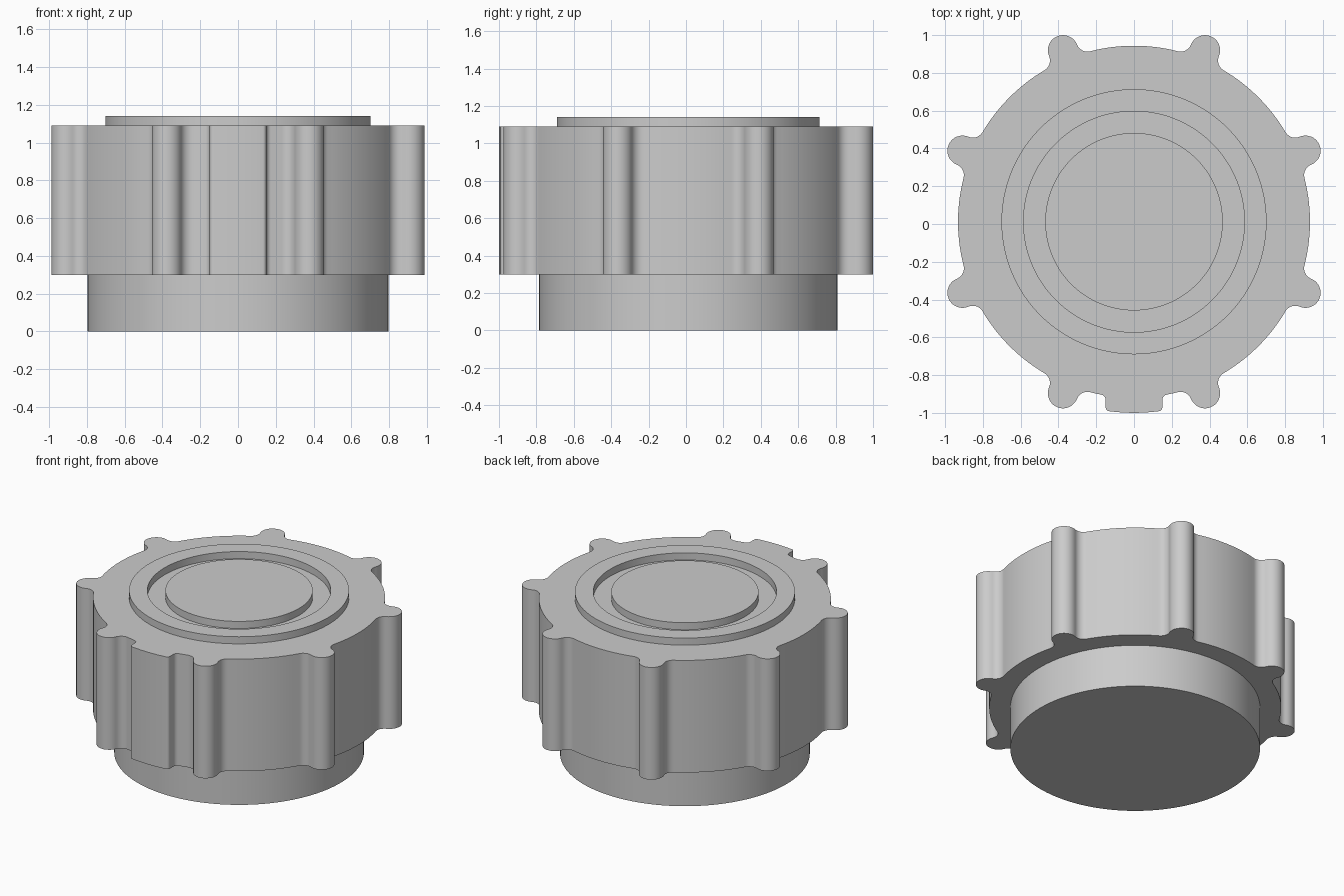
import bpy, bmesh
from math import pi, tau, radians, hypot, sqrt, acos, atan2, sin, cos, ceil
from mathutils import Vector, Matrix

cube = bpy.data.objects.get("Cube")
if cube:
    bpy.data.objects.remove(cube)

OFFSET_Y = 0.012
BODY_R, LOBE_R, LOBE_DIST, FILLET = 0.932, 0.08, 0.983, 0.06
TAB_R, TAB_HALF, TAB_FILLET, TAB_CORNER = 1.012, 0.15, 0.03, 0.02

grey = bpy.data.materials.new("plain_grey")
grey.use_nodes = True
colour = (0.6, 0.6, 0.6, 1)
grey.diffuse_color = colour
grey.node_tree.nodes["Principled BSDF"].inputs["Base Color"].default_value = colour


def finish(name, bm):
    bmesh.ops.recalc_face_normals(bm, faces=bm.faces[:])
    mesh = bpy.data.meshes.new(name)
    bm.to_mesh(mesh)
    bm.free()
    mesh.materials.append(grey)
    obj = bpy.data.objects.new(name, mesh)
    bpy.context.collection.objects.link(obj)
    obj.location.y = OFFSET_Y
    bpy.ops.object.select_all(action='DESELECT')
    obj.select_set(True)
    bpy.context.view_layer.objects.active = obj
    bpy.ops.object.shade_smooth_by_angle(angle=radians(30))
    return obj


def heading(v):
    return atan2(v.y, v.x)


def arc(centre, r, start, end, step=radians(10)):
    # Takes the shorter way round from start to end
    sweep = (end - start + pi) % tau - pi
    n = max(1, ceil(abs(sweep) / step))
    return [centre + r * Vector((cos(start + sweep * i / n), sin(start + sweep * i / n)))
            for i in range(n + 1)]


def mirrored(half):
    return half + [Vector((-p.x, p.y)) for p in reversed(half[:-1])]


def lobe_outline():
    # Grip lobe pointing to -y, blended into the body by a concave fillet
    d, gap = BODY_R + FILLET, LOBE_R + FILLET
    a = acos((LOBE_DIST ** 2 + d ** 2 - gap ** 2) / (2 * LOBE_DIST * d))
    lobe = Vector((0, -LOBE_DIST))
    fillet = Vector((-d * sin(a), -d * cos(a)))
    half = arc(fillet, FILLET, heading(-fillet), heading(lobe - fillet))
    half += arc(lobe, LOBE_R, heading(fillet - lobe), -pi / 2)[1:]
    return mirrored(half)


def tab_outline():
    # Wide pointer tab with rounded corners
    x, d = TAB_HALF + TAB_FILLET, BODY_R + TAB_FILLET
    fillet = Vector((-x, -sqrt(d * d - x * x)))
    x, d = TAB_HALF - TAB_CORNER, TAB_R - TAB_CORNER
    corner = Vector((-x, -sqrt(d * d - x * x)))
    half = arc(fillet, TAB_FILLET, heading(-fillet), 0)
    half += arc(corner, TAB_CORNER, pi, heading(corner))
    half += arc(Vector((0, 0)), TAB_R, heading(corner), -pi / 2, radians(2))[1:]
    return mirrored(half)


def body_outline():
    features = [(22.5 + 45 * k, lobe_outline()) for k in range(8)] + [(270, tab_outline())]
    points = []
    for angle, shape in sorted(features, key=lambda f: f[0]):
        turn = Matrix.Rotation(radians(angle + 90), 2)
        shape = [turn @ p for p in shape]
        if points:
            points += arc(Vector((0, 0)), BODY_R, heading(points[-1]),
                          heading(shape[0]), radians(2))[1:-1]
        points += shape
    points += arc(Vector((0, 0)), BODY_R, heading(points[-1]),
                  heading(points[0]), radians(2))[1:-1]
    return points


def extrude(name, outline, z0, z1):
    bm = bmesh.new()
    face = bm.faces.new([bm.verts.new((p.x, p.y, z0)) for p in outline])
    top = bmesh.ops.extrude_face_region(bm, geom=[face], use_keep_orig=True)["geom"]
    bmesh.ops.translate(bm, vec=(0, 0, z1 - z0),
                        verts=[v for v in top if isinstance(v, bmesh.types.BMVert)])
    return finish(name, bm)


def disc(name, r, z0, z1):
    return extrude(name, arc(Vector((0, 0)), r, 0, pi - 0.0001, radians(2.5))[:-1]
                   + arc(Vector((0, 0)), r, pi, tau - 0.0001, radians(2.5))[:-1], z0, z1)


def ring(name, r0, r1, z0, z1, n=144):
    bm = bmesh.new()
    section = [(r0, z0), (r1, z0), (r1, z1), (r0, z1)]
    loops = [[bm.verts.new((r * cos(tau * i / n), r * sin(tau * i / n), z))
              for i in range(n)] for r, z in section]
    for k in range(4):
        a, b = loops[k], loops[(k + 1) % 4]
        for i in range(n):
            j = (i + 1) % n
            bm.faces.new((a[i], a[j], b[j], b[i]))
    return finish(name, bm)


# Base, gripped body, raised rim and centre button
disc("base", 0.797, 0, 0.32)
extrude("grip_body", body_outline(), 0.3, 1.09)
ring("top_rim", 0.585, 0.702, 1.07, 1.14)
disc("centre_button", 0.47, 1.07, 1.14)
